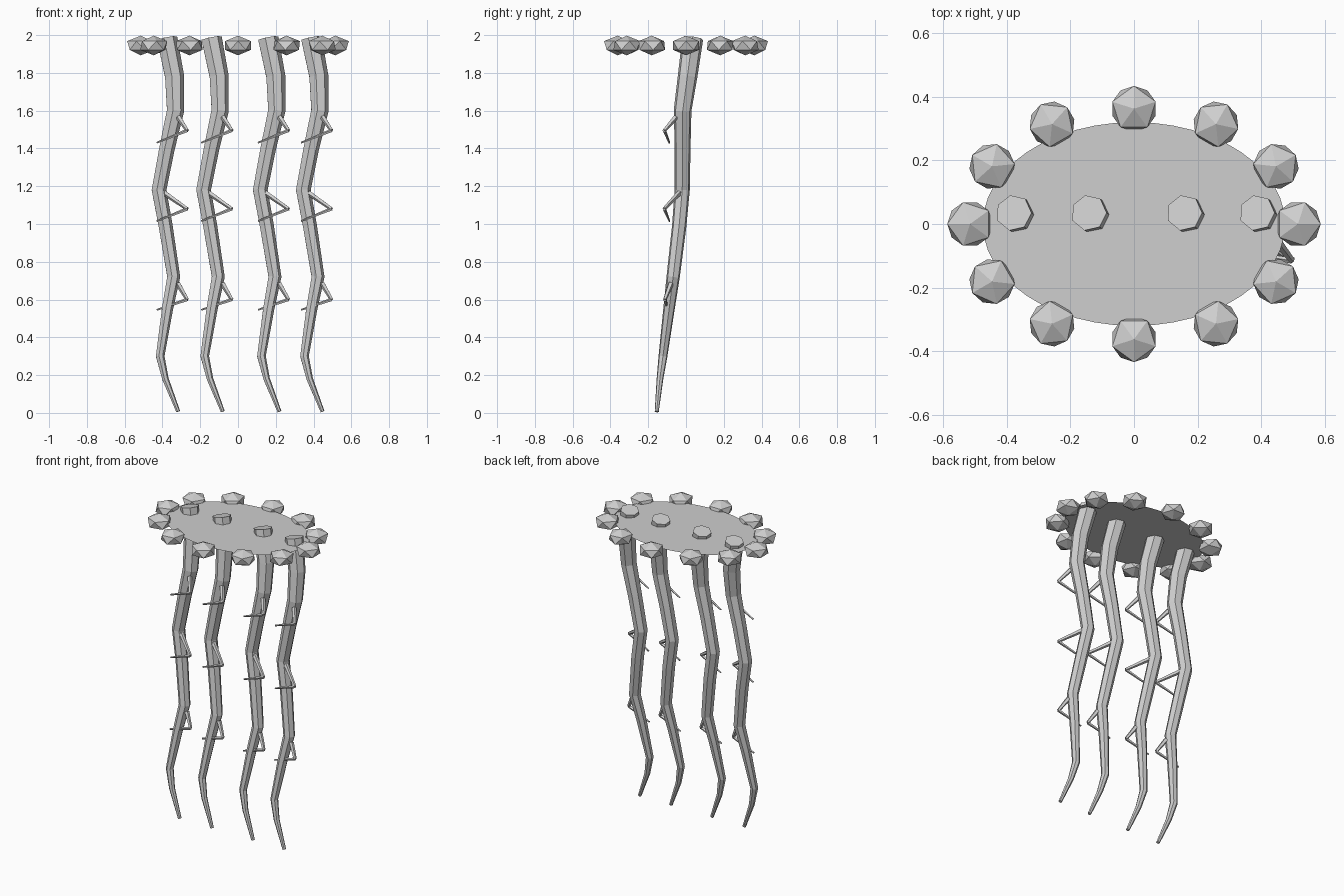
import bpy, bmesh, math
from mathutils import Vector

if "Cube" in bpy.data.objects:
    bpy.data.objects.remove(bpy.data.objects["Cube"])

grey = bpy.data.materials.new("pale_grey")
grey.diffuse_color = (0.62, 0.62, 0.62, 1)
grey.use_nodes = True
grey.node_tree.nodes["Principled BSDF"].inputs["Base Color"].default_value = grey.diffuse_color


def finish(bm, name):
    bmesh.ops.recalc_face_normals(bm, faces=bm.faces)
    me = bpy.data.meshes.new(name)
    bm.to_mesh(me)
    bm.free()
    me.materials.append(grey)
    ob = bpy.data.objects.new(name, me)
    bpy.context.collection.objects.link(ob)
    return ob


def tube(bm, path, sides, offset):
    """Tapered faceted tube through (x, y, z, radius) points, capped at both ends."""
    pts = [Vector(p[:3]) + offset for p in path]
    rings = []
    for i, p in enumerate(pts):
        before = (p - pts[i - 1]).normalized() if i else Vector()
        after = (pts[i + 1] - p).normalized() if i < len(pts) - 1 else Vector()
        t = (before + after).normalized()
        side = Vector((0, 1, 0)).cross(t).normalized()
        up = t.cross(side)
        r = path[i][3]
        rings.append([bm.verts.new(p + r * (math.cos(a) * side + math.sin(a) * up))
                      for a in (math.tau * k / sides for k in range(sides))])
    for a, b in zip(rings, rings[1:]):
        for k in range(sides):
            j = (k + 1) % sides
            bm.faces.new((a[k], a[j], b[j], b[k]))
    bm.faces.new(rings[0])
    bm.faces.new(rings[-1])


# Wavy tentacle centre line, tip to top: x, y, z, radius
TENTACLE = [
    (-0.317, -0.155, 0.007, 0.011),
    (-0.385, -0.138, 0.18, 0.018),
    (-0.413, -0.122, 0.30, 0.024),
    (-0.375, -0.090, 0.55, 0.031),
    (-0.342, -0.068, 0.72, 0.036),
    (-0.385, -0.036, 0.99, 0.039),
    (-0.420, -0.020, 1.18, 0.041),
    (-0.378, -0.018, 1.40, 0.043),
    (-0.333, -0.018, 1.60, 0.048),
    (-0.338, 0.008, 1.78, 0.053),
    (-0.378, 0.035, 1.982, 0.057),
]

# Bent thorns: root, elbow, point
THORNS = [
    [(-0.315, -0.055, 1.565, 0.015), (-0.268, -0.115, 1.495, 0.010), (-0.43, -0.088, 1.43, 0.005)],
    [(-0.390, -0.035, 1.165, 0.015), (-0.268, -0.115, 1.08, 0.010), (-0.43, -0.088, 1.015, 0.005)],
    [(-0.318, -0.080, 0.685, 0.015), (-0.268, -0.112, 0.60, 0.010), (-0.43, -0.095, 0.545, 0.005)],
]

for n, dx in enumerate((0, 0.236, 0.536, 0.764), 1):
    off = Vector((dx, 0, 0))
    bm = bmesh.new()
    tube(bm, TENTACLE, 7, off)
    finish(bm, f"tentacle_{n}")
    bm = bmesh.new()
    for root, elbow, point in THORNS:
        tube(bm, [root, elbow], 5, off)
        tube(bm, [elbow, point], 5, off)
    finish(bm, f"thorns_{n}")

# Flat oval disc
bm = bmesh.new()
bm.faces.new([bm.verts.new((0.475 * math.cos(a), 0.32 * math.sin(a), 1.95))
              for a in (math.tau * k / 48 for k in range(48))])
finish(bm, "disc")

# Squashed faceted beads around the rim
for k in range(12):
    a = math.tau * k / 12
    bm = bmesh.new()
    bmesh.ops.create_icosphere(bm, subdivisions=1, radius=0.08)
    bmesh.ops.scale(bm, vec=(1, 1, 0.65), verts=bm.verts)
    ob = finish(bm, f"rim_bead_{k + 1}")
    ob.location = (0.515 * math.cos(a), 0.362 * math.sin(a), 1.945)
    ob.rotation_euler.z = a
